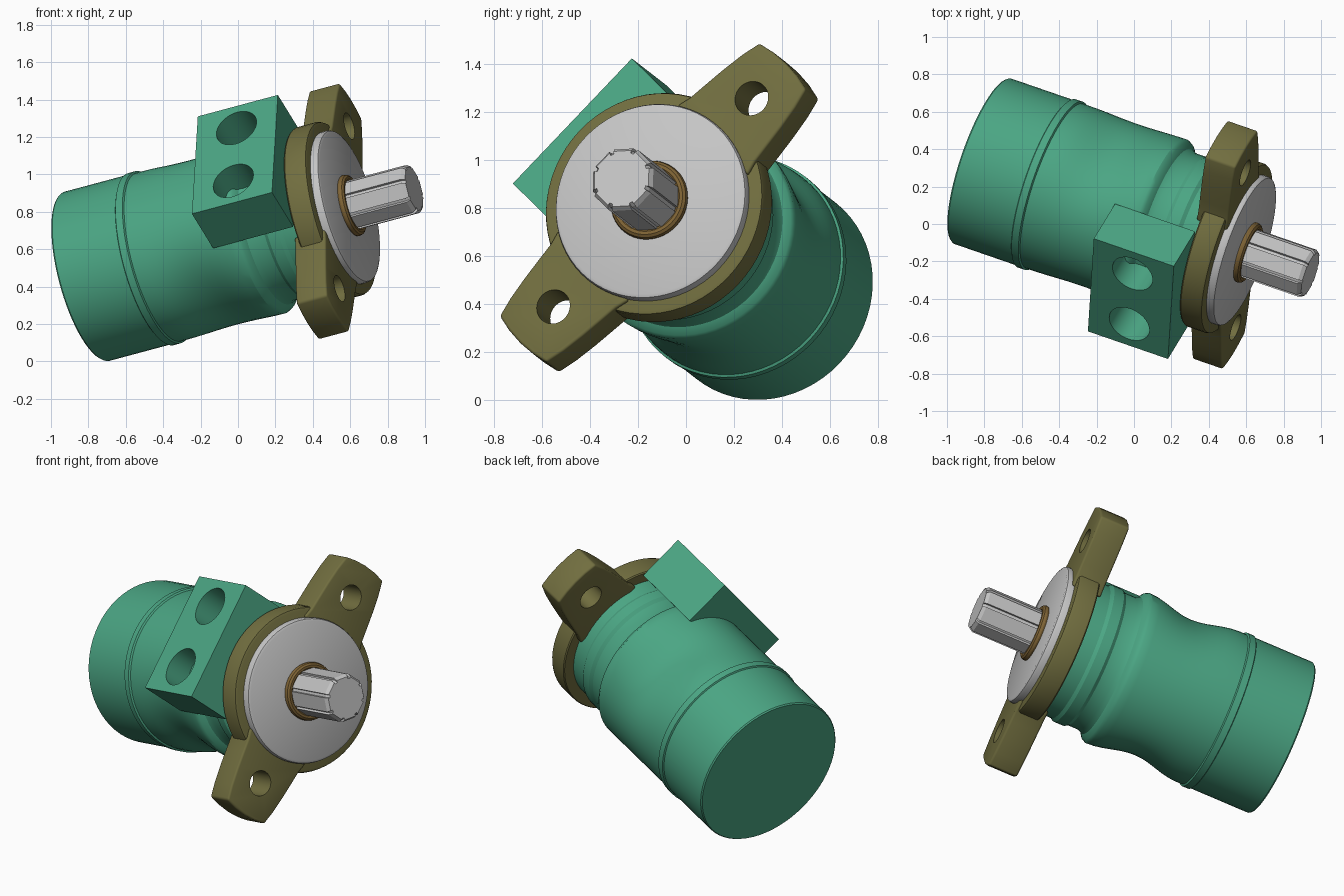
import bpy, bmesh, math
from mathutils import Vector, Matrix

if "Cube" in bpy.data.objects:
    bpy.data.objects.remove(bpy.data.objects["Cube"])

# Tilted machine frame: local x = shaft axis, y = flange ears, z = port block side
d = Vector((0.9164, -0.3162, 0.2456)).normalized()
u = Vector((0.0435, 0.689, 0.724))
u = (u - d * u.dot(d)).normalized()
v = d.cross(u)
FRAME = Matrix.Translation((-0.813, 0.337, 0.454)) @ Matrix((d, u, v)).transposed().to_4x4()


def material(name, rgb):
    m = bpy.data.materials.new(name)
    m.diffuse_color = (*rgb, 1)
    m.use_nodes = True
    m.node_tree.nodes["Principled BSDF"].inputs["Base Color"].default_value = m.diffuse_color
    return m


green = material("green_paint", (0.07, 0.38, 0.23))
olive = material("olive_casting", (0.165, 0.155, 0.05))
steel = material("grey_steel", (0.56, 0.56, 0.56))
brass = material("brown_seal", (0.21, 0.125, 0.035))


def finish(name, bm, mat, bevel=0, cutters=()):
    bmesh.ops.recalc_face_normals(bm, faces=bm.faces)
    bm.transform(FRAME)
    me = bpy.data.meshes.new(name)
    bm.to_mesh(me)
    bm.free()
    ob = bpy.data.objects.new(name, me)
    bpy.context.collection.objects.link(ob)
    if mat:
        me.materials.append(mat)
    if bevel:
        b = ob.modifiers.new("bevel", "BEVEL")
        b.width, b.segments, b.angle_limit = bevel, 3, math.radians(50)
    for c in cutters:
        m = ob.modifiers.new("cut", "BOOLEAN")
        m.object, m.operation, m.solver = c, "DIFFERENCE", "EXACT"
    if ob.modifiers:
        deps = bpy.context.evaluated_depsgraph_get()
        ob.data = bpy.data.meshes.new_from_object(ob.evaluated_get(deps))
        ob.modifiers.clear()
    for c in cutters:
        bpy.data.objects.remove(c)
    if mat:
        bpy.ops.object.select_all(action="DESELECT")
        ob.select_set(True)
        bpy.context.view_layer.objects.active = ob
        bpy.ops.object.shade_smooth_by_angle(angle=math.radians(32))
    else:
        ob.hide_render = True
    return ob


def loft(rings, closed=False):
    """Skin a list of point rings, capping the ends unless closed."""
    bm = bmesh.new()
    vs = [[bm.verts.new(p) for p in r] for r in rings]
    n = len(vs[0])
    pairs = list(zip(vs, vs[1:])) + ([(vs[-1], vs[0])] if closed else [])
    for a, b in pairs:
        for i in range(n):
            j = (i + 1) % n
            bm.faces.new((a[i], a[j], b[j], b[i]))
    if not closed:
        bm.faces.new(vs[0])
        bm.faces.new(vs[-1])
    return bm


def lathe(profile, n=64, dent=lambda t, a: 0, closed=False):
    rings = []
    for t, r in profile:
        angles = [2 * math.pi * i / n for i in range(n)]
        rings.append([(t, (r - dent(t, a)) * math.cos(a), (r - dent(t, a)) * math.sin(a)) for a in angles])
    return loft(rings, closed)


def cylinder(a, b, r):
    """Hidden cutter along the vector from a to b."""
    a, b = Vector(a), Vector(b)
    bm = bmesh.new()
    rot = (b - a).to_track_quat("Z", "Y").to_matrix().to_4x4()
    bmesh.ops.create_cone(bm, cap_ends=True, segments=40, radius1=r, radius2=r,
                          depth=(b - a).length, matrix=Matrix.Translation((a + b) / 2) @ rot)
    return finish("cutter", bm, None)


# Main housing: end cap, joint ring, dented middle and stepped neck
def dent(t, a):
    if not 0.46 < t < 1.03:
        return 0
    return 0.05 * math.sin(math.pi * (t - 0.46) / 0.57) ** 2 * math.cos(a) ** 4


housing = [(0, 0.462), (0.008, 0.468), (0.375, 0.468), (0.38, 0.476), (0.42, 0.476), (0.426, 0.466)]
housing += [(0.46 + 0.57 * i / 12, 0.466) for i in range(13)]
housing += [(1.05, 0.455), (1.07, 0.425), (1.10, 0.412), (1.17, 0.412), (1.19, 0.425), (1.25, 0.425),
            (1.27, 0.412), (1.38, 0.412)]
finish("housing", lathe(housing, dent=dent), green)

# Port block with two round ports
bm = bmesh.new()
bmesh.ops.create_cube(bm, size=1, matrix=Matrix.Translation((1.123, 0, 0.4425)) @ Matrix.Diagonal((0.467, 0.72, 0.285, 1)))
ports = [cylinder((1.123, s * 0.195, 0.32), (1.123, s * 0.195, 0.7), 0.117) for s in (-1, 1)]
finish("port_block", bm, green, cutters=ports)

# Hollow backing under the block so it blends into the housing
# Mounting flange disc
finish("flange_disc", lathe([(1.363, 0.474), (1.37, 0.479), (1.475, 0.479), (1.488, 0.474), (1.493, 0.46)]), olive)

# Two bolt ears with slightly bowed sides and end
half = [(0.36, 0.225), (0.42, 0.208), (0.50, 0.199), (0.60, 0.187), (0.70, 0.171), (0.785, 0.150), (0.80, 0.075)]
for s, name in ((1, "upper_ear"), (-1, "lower_ear")):
    outline = half + [(0.805, 0)] + [(x, -w) for x, w in reversed(half)]
    rings = [[(t, s * x, w) for x, w in outline] for t in (1.33, 1.508)]
    hole = cylinder((1.2, s * 0.6, 0), (1.65, s * 0.6, 0), 0.073)
    finish(name, loft(rings), olive, bevel=0.012, cutters=[hole])

# Front pilot plate
finish("pilot_plate", lathe([(1.47, 0.42), (1.522, 0.42), (1.534, 0.415), (1.54, 0.402)]), steel)

# Shaft seal ring
seal = [(1.55 + 0.024 * math.sin(k * math.pi / 5), 0.147 + 0.022 * math.cos(k * math.pi / 5)) for k in range(10)]
finish("shaft_seal", lathe(seal, 48, closed=True), brass)

# Splined output shaft with chamfered tip
spline = []
for k in range(8):
    for off, r in ((-18, 0.139), (18, 0.139), (19, 0.126), (26, 0.126)):
        a = math.radians(45 * k + off)
        spline.append((r * math.cos(a), r * math.sin(a)))
rings = [[(t, y * f, z * f) for y, z in spline] for t, f in ((1.5, 1), (1.895, 1), (1.915, 0.9))]
finish("output_shaft", loft(rings), steel)
